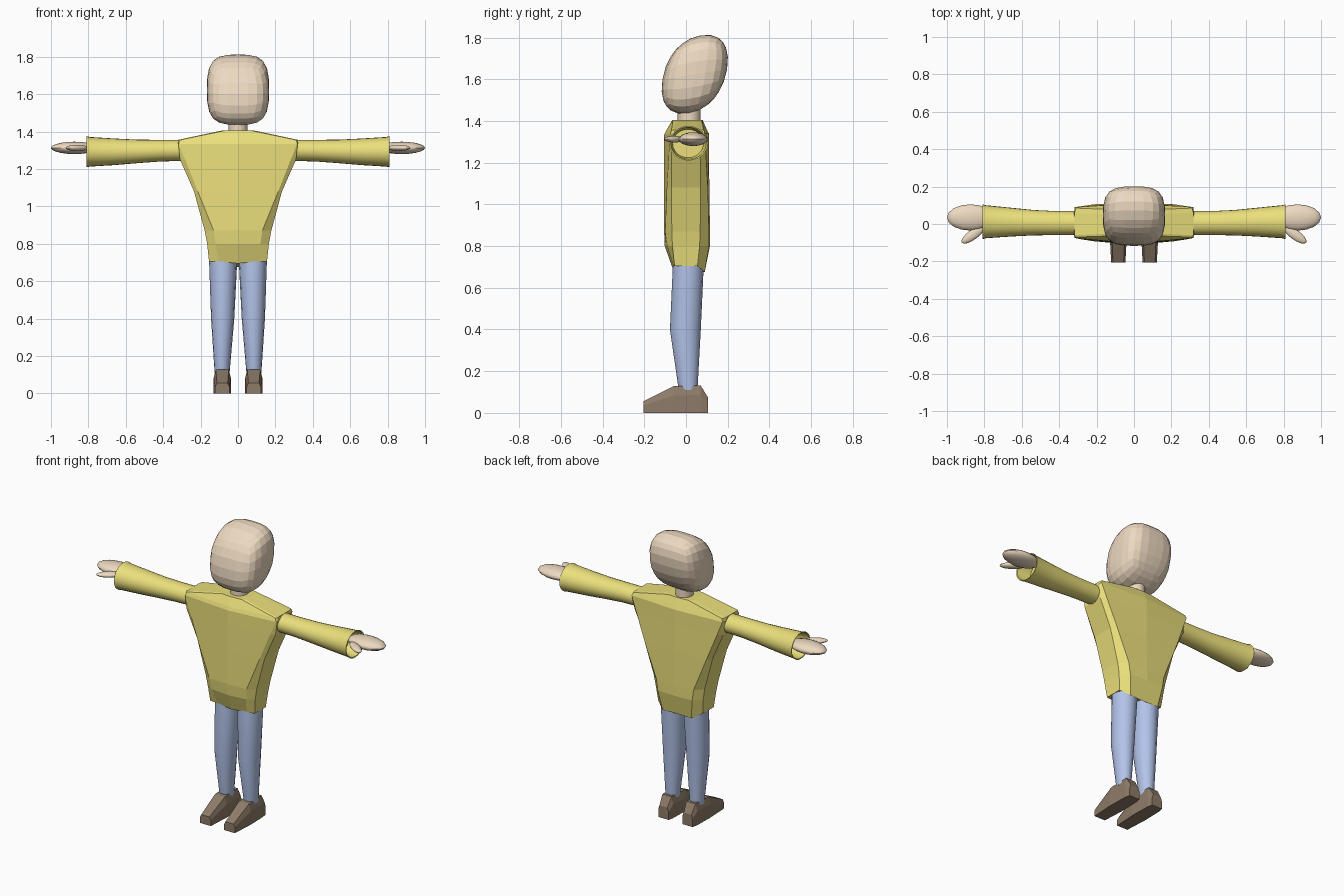
import bpy, bmesh
from math import sin, cos, pi, radians
from mathutils import Matrix, Vector

if "Cube" in bpy.data.objects:
    bpy.data.objects.remove(bpy.data.objects["Cube"])


def material(name, rgb):
    m = bpy.data.materials.new(name)
    m.diffuse_color = (*rgb, 1)
    m.use_nodes = True
    m.node_tree.nodes["Principled BSDF"].inputs["Base Color"].default_value = m.diffuse_color
    return m


SKIN = material("skin", (0.85, 0.70, 0.53))
YELLOW = material("yellow_cloth", (0.83, 0.74, 0.20))
BLUE = material("blue_cloth", (0.45, 0.55, 0.82))
BROWN = material("brown_leather", (0.27, 0.20, 0.14))


def finish(name, bm, mat, smooth=None):
    bmesh.ops.recalc_face_normals(bm, faces=bm.faces)
    mesh = bpy.data.meshes.new(name)
    bm.to_mesh(mesh)
    bm.free()
    mesh.materials.append(mat)
    ob = bpy.data.objects.new(name, mesh)
    bpy.context.collection.objects.link(ob)
    if smooth:
        bpy.ops.object.select_all(action='DESELECT')
        ob.select_set(True)
        bpy.context.view_layer.objects.active = ob
        bpy.ops.object.shade_smooth_by_angle(angle=radians(smooth))
    return ob


def loft(name, rings, mat, smooth=None):
    bm = bmesh.new()
    rows = [[bm.verts.new(p) for p in ring] for ring in rings]
    n = len(rows[0])
    for r0, r1 in zip(rows, rows[1:]):
        for i in range(n):
            j = (i + 1) % n
            bm.faces.new((r0[i], r0[j], r1[j], r1[i]))
    bm.faces.new(rows[0])
    bm.faces.new(rows[-1])
    return finish(name, bm, mat, smooth)


def circle(n):
    return [(cos(2 * pi * i / n), sin(2 * pi * i / n)) for i in range(n)]


def ellipsoid(name, centre, radii, turn, mat):
    bm = bmesh.new()
    bmesh.ops.create_uvsphere(bm, u_segments=16, v_segments=10, radius=1)
    bm.transform(Matrix.Translation(centre) @ Matrix.Rotation(turn, 4, 'Z')
                 @ Matrix.Diagonal((*radii, 1)))
    return finish(name, bm, mat, 40)


# Head: boxy across, rounded and leaning back in side view
bm = bmesh.new()
bmesh.ops.create_cube(bm, size=2)
bmesh.ops.subdivide_edges(bm, edges=bm.edges[:], cuts=5, use_grid_fill=True)
for v in bm.verts:
    x, y, z = v.co
    yz = (abs(y) ** 2.2 + abs(z) ** 2.2) ** (1 / 2.2)
    u = v.co / (abs(x) ** 3.3 + yz ** 3.3) ** (1 / 3.3)
    v.co = (0.166 * u.x, 0.042 + 0.155 * u.y + 0.03 * u.z,
            1.624 + 0.187 * u.z + 0.025 * u.y)
finish("head", bm, SKIN)

# Neck
loft("neck", [[(0.052 * c, 0.015 + 0.055 * s, z) for c, s in circle(16)]
              for z in (1.37, 1.48)], SKIN, 40)

# Jumper body: each half ring runs front centre, corner, side, side, corner, back centre
# height front/back, corner x, side x, centre y front/back, corner y front/back, side y
body = [
    (0.695, 0.675, 0.10, 0.155, -0.065, 0.085, -0.06, 0.09, 0.055),
    (0.80, 0.80, 0.12, 0.165, -0.102, 0.115, -0.09, 0.11, 0.065),
    (0.87, 0.87, 0.13, 0.178, -0.105, 0.115, -0.10, 0.11, 0.068),
    (1.08, 1.08, 0.215, 0.235, -0.105, 0.112, -0.092, 0.105, 0.07),
    (1.25, 1.25, 0.282, 0.31, -0.105, 0.11, -0.082, 0.095, 0.07),
    (1.335, 1.34, 0.317, 0.32, -0.105, 0.11, -0.075, 0.09, 0.065),
    (1.355, 1.358, 0.31, 0.317, -0.095, 0.10, -0.07, 0.085, 0.06),
    (1.405, 1.405, 0.07, 0.09, -0.065, 0.08, -0.062, 0.075, 0.05),
]
rings = []
for zf, zb, a, b, cf, cb, kf, kb, sy in body:
    zm = (zf + zb) / 2 + (0.02 if zf < 0.7 else 0)
    half = [(a, kf, zf + (0.01 if zf < 0.7 else 0)), (b, -sy, zm), (b, sy, zm), (a, kb, zb)]
    rings.append([(0, cf, zf)] + half + [(0, cb, zb)]
                 + [(-x, y, z) for x, y, z in reversed(half)])
loft("jumper_body", rings, YELLOW)

for s, side in ((-1, "left"), (1, "right")):
    # Flared sleeve with a hollow cuff: x, centre y, centre z, radius y, radius z
    sleeve = [(0.28, 0.005, 1.30, 0.064, 0.056), (0.42, 0.005, 1.298, 0.064, 0.058),
              (0.54, 0.007, 1.294, 0.068, 0.063), (0.66, 0.01, 1.292, 0.077, 0.071),
              (0.79, 0.012, 1.292, 0.088, 0.079), (0.81, 0.012, 1.293, 0.093, 0.083),
              (0.808, 0.012, 1.293, 0.086, 0.077), (0.72, 0.01, 1.292, 0.074, 0.068)]
    loft(side + "_sleeve", [[(s * x, cy + ry * c, cz + rz * d) for c, d in circle(24)]
                            for x, cy, cz, ry, rz in sleeve], YELLOW, 40)

    # Hand and thumb
    ellipsoid(side + "_hand", Vector((s * 0.875, 0.035, 1.313)),
              (0.125, 0.07, 0.033), 0, SKIN)
    ellipsoid(side + "_thumb", Vector((s * 0.86, -0.056, 1.313)),
              (0.075, 0.027, 0.016), s * radians(-36), SKIN)

    # Trouser leg: z, centre x, centre y, radius x, radius y
    leg = [(0.11, 0.085, 0.01, 0.040, 0.045), (0.40, 0.082, -0.003, 0.062, 0.074),
           (0.75, 0.079, 0.013, 0.077, 0.074)]
    loft(side + "_leg", [[(s * (cx + rx * c), cy + ry * d, z) for c, d in circle(16)]
                         for z, cx, cy, rx, ry in leg], BLUE, 30)

    # Shoe sections from toe to heel: y, half width, height
    shoe = [(-0.205, 0.038, 0.055), (-0.06, 0.046, 0.128),
            (0.07, 0.043, 0.132), (0.105, 0.036, 0.075)]
    loft(side + "_shoe", [[(s * 0.084 + w * k, y, h * t) for k, t in
                           ((-1, 0), (1, 0), (1, 0.65), (0.75, 1), (-0.75, 1), (-1, 0.65))]
                          for y, w, h in shoe], BROWN)
